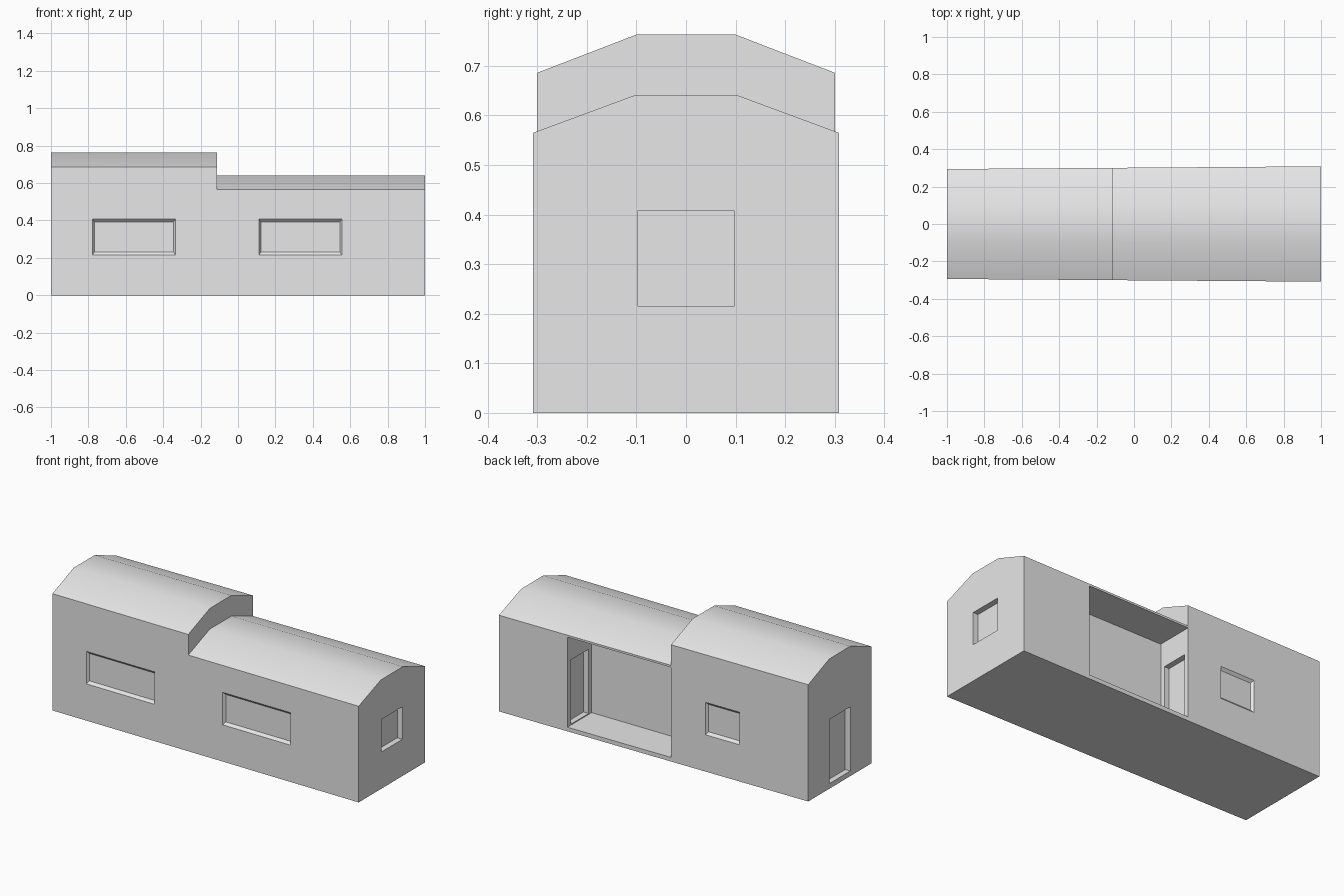
import bpy
import bmesh
from math import radians

if "Cube" in bpy.data.objects:
    bpy.data.objects.remove(bpy.data.objects["Cube"], do_unlink=True)

STEP = -0.113          # where the tall and low sections meet
LOW = (0.565, 0.641)   # eave and ridge heights
TALL = (0.686, 0.763)
SILL, HEAD = 0.216, 0.407
FLOOR = 0.024
REVEAL = 0.033         # depth of doors and end window


def half_width(x):
    """The hull flares slightly towards +x."""
    return 0.301 + 0.0072 * x


grey = bpy.data.materials.new("plain grey")
grey.use_nodes = True
grey.diffuse_color = (0.8, 0.8, 0.8, 1)
grey.node_tree.nodes["Principled BSDF"].inputs["Base Color"].default_value = (0.8, 0.8, 0.8, 1)


def make_object(name, bm):
    bmesh.ops.recalc_face_normals(bm, faces=bm.faces)
    mesh = bpy.data.meshes.new(name)
    bm.to_mesh(mesh)
    bm.free()
    mesh.materials.append(grey)
    obj = bpy.data.objects.new(name, mesh)
    bpy.context.collection.objects.link(obj)
    return obj


# Hull: one closed shell with a stepped, three-sided vault
bm = bmesh.new()


def base(x):
    return [bm.verts.new((x, s * half_width(x), 0)) for s in (-1, 1)]


def vault(x, heights):
    w, (eave, ridge) = half_width(x), heights
    return [bm.verts.new((x, y * w, z)) for y, z in
            ((-1, eave), (-1 / 3, ridge), (1 / 3, ridge), (1, eave))]


base_r, base_m, base_l = base(-1), base(STEP), base(1)
tall_r, tall_m = vault(-1, TALL), vault(STEP, TALL)
low_m, low_l = vault(STEP, LOW), vault(1, LOW)

for a, b in ((tall_r, tall_m), (low_m, low_l)):
    for i in range(3):
        bm.faces.new((a[i], b[i], b[i + 1], a[i + 1]))
for s, e in ((0, 0), (1, -1)):
    bm.faces.new((base_r[s], base_m[s], low_m[e], tall_m[e], tall_r[e]))
    bm.faces.new((base_m[s], base_l[s], low_l[e], low_m[e]))
for a, b in ((base_r, base_m), (base_m, base_l)):
    bm.faces.new((a[0], a[1], b[1], b[0]))
bm.faces.new(low_m + tall_m[::-1])
for foot, top in ((base_r, tall_r), (base_l, low_l)):
    bm.faces.new([foot[0]] + top + [foot[1]])
hull = make_object("cabin_hull", bm)


def cut(name, near, far):
    """Carve the solid between two matching four-point loops out of the hull."""
    cb = bmesh.new()
    a, b = [[cb.verts.new(p) for p in loop] for loop in (near, far)]
    cb.faces.new(a)
    cb.faces.new(b[::-1])
    for i in range(4):
        j = (i + 1) % 4
        cb.faces.new((a[i], b[i], b[j], a[j]))
    cutter = make_object(name, cb)
    cutter.hide_render = True
    mod = hull.modifiers.new(name, "BOOLEAN")
    mod.operation = "DIFFERENCE"
    mod.solver = "EXACT"
    mod.object = cutter
    bpy.context.view_layer.objects.active = hull
    bpy.ops.object.modifier_apply(modifier=name)
    bpy.data.objects.remove(cutter, do_unlink=True)


def box_cut(name, x0, x1, y0, y1, z0, z1):
    near, far = [[(x, y0, z0), (x, y1, z0), (x, y1, z1), (x, y0, z1)] for x in (x0, x1)]
    cut(name, near, far)


def side_window(name, side, x0, x1, depth=0.014):
    """Shallow window whose reveals splay outwards."""
    def loop(k):
        dx, dz = 0.010 * k, 0.015 * k
        return [(x, side * (half_width(x) - depth * k), z) for x, z in
                ((x0 + dx, SILL + dz), (x1 - dx, SILL + dz),
                 (x1 - dx, HEAD - dz), (x0 + dx, HEAD - dz))]
    cut(name, loop(-1), loop(1))


# Porch recess and the facing doors in its two side walls
box_cut("porch", STEP, 0.557, 0.08, 0.4, FLOOR, 0.553)
box_cut("porch_doors", STEP - REVEAL, 0.557 + REVEAL, 0.108, 0.271, 0.03, HEAD)

# Openings in the end walls
box_cut("end_door", -1.1, REVEAL - 1, -0.097, 0.097, 0.03, HEAD)
box_cut("end_window", 1 - REVEAL, 1.1, -0.098, 0.098, SILL, HEAD)

# Windows along the sides
side_window("front_window_tall", -1, -0.778, -0.335)
side_window("front_window_low", -1, 0.112, 0.555)
side_window("back_window", 1, -0.557, -0.336)

# Smooth vault, crisp corners
bpy.ops.object.select_all(action="DESELECT")
hull.select_set(True)
bpy.context.view_layer.objects.active = hull
bpy.ops.object.shade_smooth_by_angle(angle=radians(30))
